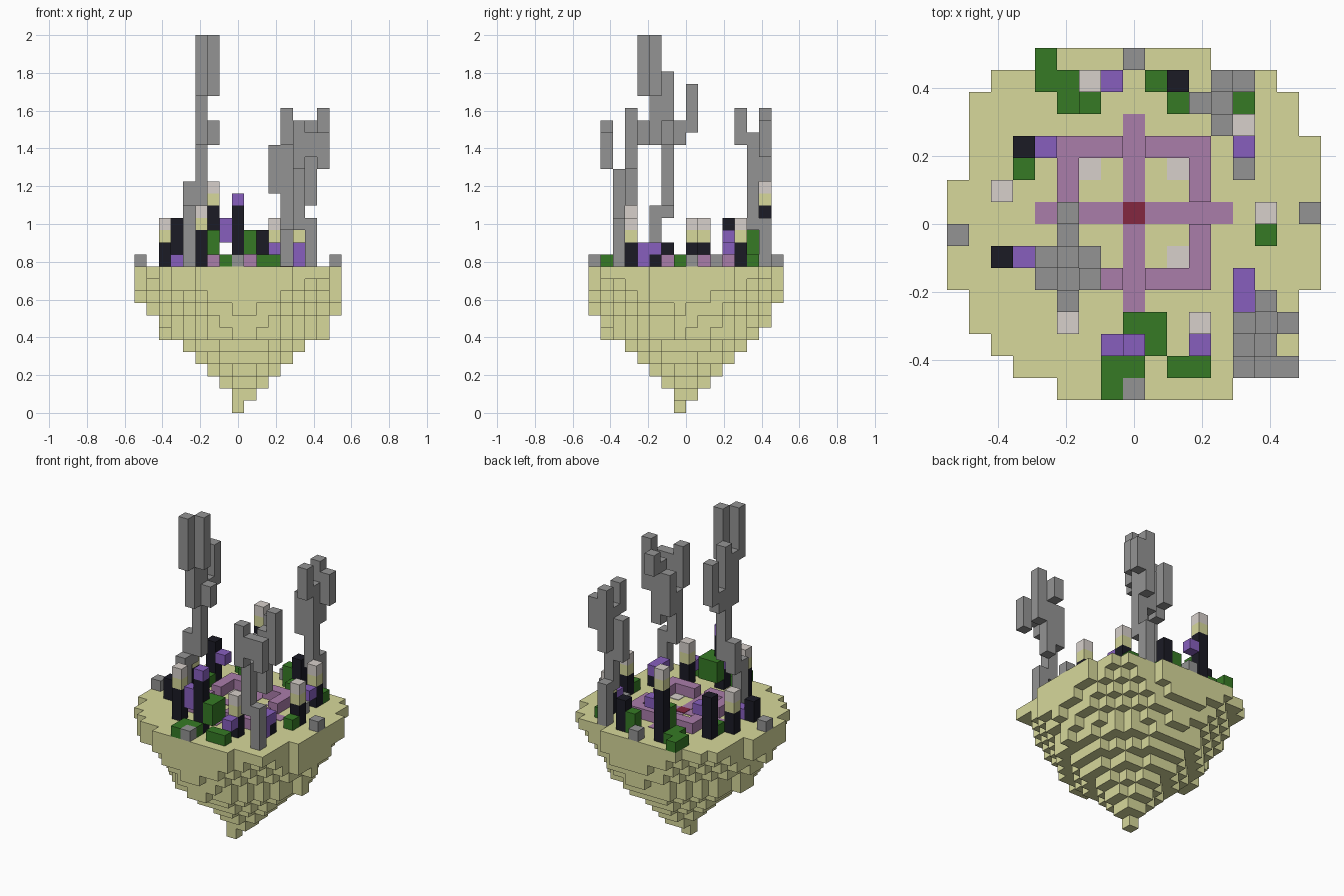
import bpy
import bmesh
from mathutils import Vector

UNIT = 2 / 31      # edge length of one block
GROUND = 12        # number of layers below the island's surface

cube = bpy.data.objects.get("Cube")
if cube:
    bpy.data.objects.remove(cube, do_unlink=True)


def linear(channel):
    c = channel / 255
    return c / 12.92 if c < 0.04045 else ((c + 0.055) / 1.055) ** 2.4


def material(name, *rgb):
    mat = bpy.data.materials.new(name)
    mat.use_nodes = True
    colour = [linear(c) for c in rgb] + [1]
    mat.diffuse_color = colour
    shader = mat.node_tree.nodes["Principled BSDF"]
    shader.inputs["Base Color"].default_value = colour
    shader.inputs["Roughness"].default_value = 0.9
    return mat


SAND = material("sand", 215, 216, 155)
STONE = material("stone_grey", 148, 148, 148)
BLACK = material("near_black", 27, 27, 37)
VIOLET = material("violet", 135, 95, 190)
GREEN = material("leaf_green", 54, 122, 37)
PALE = material("pale_grey", 215, 208, 203)
PLUM = material("plum", 170, 125, 170)
CRIMSON = material("crimson", 131, 39, 64)

# The three block axes, used as face normals and tangents
AXES = [Vector(d) for d in ((1, 0, 0), (0, 1, 0), (0, 0, 1))]


def blocks(name, cells, mat):
    """One object from grid cells, keeping only the exposed block faces."""
    cells = set(cells)
    bm = bmesh.new()
    corners = {}

    def corner(p):
        key = tuple(round(2 * c) for c in p)
        if key not in corners:
            corners[key] = bm.verts.new(p * UNIT)
        return corners[key]

    for x, y, z in cells:
        centre = Vector((x, y + 0.5, z + 0.5))
        for axis in range(3):
            for side in (-1, 1):
                n = AXES[axis] * side
                if (x + int(n.x), y + int(n.y), z + int(n.z)) in cells:
                    continue
                u = AXES[(axis + 1) % 3] / 2
                w = AXES[(axis + 2) % 3] / 2 * side
                mid = centre + n / 2
                quad = (mid - u - w, mid + u - w, mid + u + w, mid - u + w)
                bm.faces.new([corner(p) for p in quad])
    return finish(name, bm, mat)


def finish(name, bm, mat):
    mesh = bpy.data.meshes.new(name)
    bm.to_mesh(mesh)
    bm.free()
    mesh.materials.append(mat)
    obj = bpy.data.objects.new(name, mesh)
    bpy.context.collection.objects.link(obj)
    return obj


def columns(name, mat, *stacks):
    """Stacks are (x, y, lowest layer, highest layer) above the ground."""
    cells = [(x, y, GROUND + z) for x, y, low, high in stacks
             for z in range(low, high + 1)]
    return blocks(name, cells, mat)


def plate(name, mat, x, y, width, depth, height=0.003):
    """Thin inlay centred on a grid cell, lying on the ground."""
    bm = bmesh.new()
    bmesh.ops.create_cube(bm, size=1)
    bmesh.ops.scale(bm, vec=(width * UNIT, depth * UNIT, height), verts=bm.verts)
    spot = (x * UNIT, (y + 0.5) * UNIT, GROUND * UNIT + height / 2)
    bmesh.ops.translate(bm, vec=spot, verts=bm.verts)
    return finish(name, bm, mat)


# Floating island: each row's surface extent, cut to a rounded diamond per layer
rows = {7: (-4, 3), 6: (-6, 6), 5: (-7, 7), 4: (-7, 7), 3: (-7, 8), 2: (-7, 8),
        -4: (-7, 7), -5: (-7, 7), -6: (-6, 7), -7: (-5, 7), -8: (-3, 4)}
reaches = (0.65, 1.05, 1.95, 2.9, 4.3, 5.4, 6.68, 6.9, 7.7, 8.5, 9.4, 99)
BULGE = 1.5
island = []
for layer, reach in enumerate(reaches):
    for y in range(-8, 8):
        first, last = rows.get(y, (-8, 8))
        island += [(x, y, layer) for x in range(first, last + 1)
                   if abs(x - 0.4) ** BULGE + abs(y + 0.65) ** BULGE < reach ** BULGE]
blocks("island", island, SAND)

# Garden paths, centre stone and floor lights
plate("path_across", PLUM, 0, 0, 9, 1)
plate("path_along", PLUM, 0, 0, 1, 9)
plate("centre_stone", CRIMSON, 0, 0, 1, 1, 0.006)
for x in (-2, 2):
    for y in (-2, 2):
        plate("floor_light", PALE, x, y, 1, 1)

# Square garden wall, open where the paths pass through
wall = [(x, y, GROUND) for x in range(-3, 4) for y in range(-3, 4)
        if (abs(x) == 3 or abs(y) == 3) and x and y]
blocks("garden_wall", wall, PLUM)

# Bare stone trees
columns("tall_tree", STONE,
        (-4, -3, 0, 4), (-4, -2, 4, 6), (-3, -2, 5, 15), (-3, -3, 10, 14),
        (-3, -4, 14, 18), (-2, -3, 14, 18), (-2, -2, 10, 11),
        (-3, -1, 10, 11), (-3, 0, 11, 14))
columns("front_tree", STONE,
        (6, -6, 0, 3), (5, -6, 3, 7), (5, -5, 6, 9), (6, -5, 5, 10),
        (7, -5, 8, 12), (6, -4, 10, 11), (5, -7, 8, 11), (6, -7, 9, 10),
        (7, -7, 8, 10))
columns("back_tree", STONE,
        (4, 6, 0, 3), (4, 5, 3, 10), (3, 5, 6, 9), (4, 4, 10, 12),
        (4, 6, 7, 12), (5, 6, 9, 11))

# Loose rocks
for x, y in ((0, 7), (8, 0), (-8, -1), (0, -8), (5, 2)):
    columns("rock", STONE, (x, y, 0, 0))

# Lamp posts: black post, sandy lamp, pale cap
for x, y, post in ((-2, 6, 5), (5, 4, 2), (-6, 1, 2), (6, 0, 2),
                   (-3, -5, 3), (3, -5, 2)):
    columns("lamp_post", BLACK, (x, y, 0, post - 1))
    columns("lamp", SAND, (x, y, post, post))
    columns("lamp_cap", PALE, (x, y, post + 1, post + 1))

# Dark plant stems
for x, y, top in ((-5, 3, 3), (2, 6, 2), (-6, -2, 1), (0, -6, 4), (5, -3, 0)):
    columns("dark_stem", BLACK, (x, y, 0, top))

# Violet blossoms
for x, y, low, high in ((0, -6, 5, 5), (-1, -6, 2, 3), (-4, 3, 2, 2), (-1, 6, 3, 3),
                        (5, 3, 1, 1), (-5, -2, 0, 0), (3, -6, 1, 1),
                        (5, -3, 1, 1), (5, -4, 0, 1)):
    columns("blossom", VIOLET, (x, y, low, high))

# Leaves and bushes
columns("front_leaves", GREEN, (1, -6, 1, 2), (1, -5, 1, 2), (0, -5, 1, 2))
columns("front_bush", GREEN, (-1, -7, 0, 0), (0, -7, 0, 0), (-1, -8, 0, 0))
columns("small_hedge", GREEN, (2, -7, 0, 0), (3, -7, 0, 0))
columns("back_bush", GREEN, (-4, 7, 0, 0), (-4, 6, 0, 0), (-3, 6, 0, 0),
        (-3, 5, 0, 0), (-2, 5, 0, 2))
columns("stem_leaves", GREEN, (1, 6, 0, 1), (2, 5, 0, 0))
for x, y in ((-5, 2), (6, -1), (5, 5)):
    columns("shrub", GREEN, (x, y, 0, 0))
